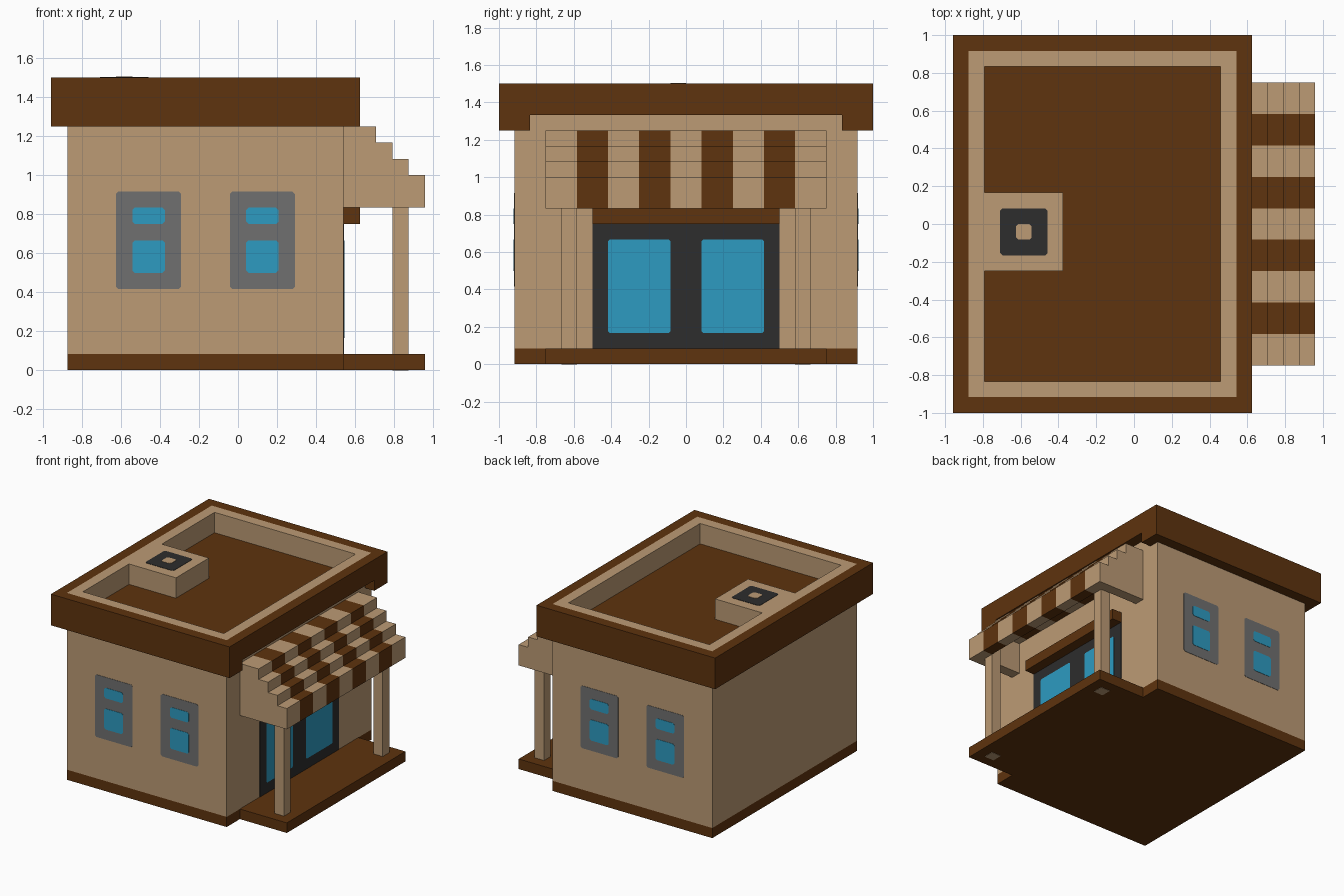
import bpy, bmesh

cube = bpy.data.objects.get("Cube")
if cube:
    bpy.data.objects.remove(cube, do_unlink=True)

U = 1 / 12          # building module
X0 = -11.5          # x shift that centres the plan, in modules


def material(name, rgb):
    lin = [(c / 255 / 12.92) if c <= 10 else ((c / 255 + 0.055) / 1.055) ** 2.4 for c in rgb]
    m = bpy.data.materials.new(name)
    m.use_nodes = True
    col = (*lin, 1)
    m.diffuse_color = col
    bsdf = next(n for n in m.node_tree.nodes if n.type == 'BSDF_PRINCIPLED')
    bsdf.inputs["Base Color"].default_value = col
    return m


BROWN = material("dark_wood", (94, 51, 14))
SAND = material("sand_plaster", (188, 155, 117))
GREY = material("grey_frame", (112, 112, 112))
BLUE = material("blue_glass", (45, 155, 193))
BLACK = material("charcoal", (45, 45, 45))


def add_prism(bm, pts, axis, lo, hi, index=0):
    """Extrude a 2D outline along an axis, all in modules."""
    def place(p, d):
        x, y, z = {'x': (d, *p), 'y': (p[0], d, p[1]), 'z': (*p, d)}[axis]
        return ((x + X0) * U, y * U, z * U)
    base = bm.faces.new([bm.verts.new(place(p, lo)) for p in pts])
    n = len(pts)
    top = [bm.verts.new(place(p, hi)) for p in pts]
    faces = [base, bm.faces.new(top[::-1])]
    for i in range(n):
        j = (i + 1) % n
        faces.append(bm.faces.new((base.verts[i], top[i], top[j], base.verts[j])))
    bmesh.ops.recalc_face_normals(bm, faces=faces)
    for f in faces:
        f.material_index = index


def finish(name, bm, mats):
    me = bpy.data.meshes.new(name)
    bm.to_mesh(me)
    bm.free()
    for m in mats:
        me.materials.append(m)
    ob = bpy.data.objects.new(name, me)
    bpy.context.collection.objects.link(ob)
    return ob


def boxes(name, mat, *dims):
    """One object from boxes given as (x0, x1, y0, y1, z0, z1)."""
    bm = bmesh.new()
    for x0, x1, y0, y1, z0, z1 in dims:
        add_prism(bm, [(x0, y0), (x1, y0), (x1, y1), (x0, y1)], 'z', z0, z1)
    return finish(name, bm, [mat])


def plate(name, mat, axis, a0, a1, b0, b1, lo, hi, c=0.15):
    """Thin panel with small clipped corners."""
    pts = [(a0 + c, b0), (a1 - c, b0), (a1, b0 + c), (a1, b1 - c),
           (a1 - c, b1), (a0 + c, b1), (a0, b1 - c), (a0, b0 + c)]
    bm = bmesh.new()
    add_prism(bm, pts, axis, lo, hi)
    return finish(name, bm, [mat])


# Base, porch and walls
boxes("house_base", BROWN, (1, 18, -11, 11, 0.03, 1))
boxes("porch_floor", BROWN, (18, 23, -9, 9, 0.03, 1))
boxes("walls", SAND, (1, 18, -11, 11, 1, 16))

# Roof: parapet, sunken floor, fascia with a notch above the awning
boxes("parapet", SAND, (1, 2, -11, 11, 16, 18), (17, 18, -11, 11, 16, 18),
      (2, 17, -11, -10, 16, 18), (2, 17, 10, 11, 16, 18))
boxes("roof_floor", BROWN, (2, 17, -10, 10, 16, 16.04))
boxes("fascia", BROWN, (0, 19, -12, -11, 15, 18), (0, 19, 11, 12, 15, 18),
      (0, 1, -11, 11, 15, 18), (18, 19, -11, 11, 16, 18),
      (18, 19, -11, -10, 15, 16), (18, 19, 10, 11, 15, 16))

# Chimney block with its vent
boxes("chimney", SAND, (2, 7, -3, 2, 16, 18))
plate("chimney_vent", BLACK, 'z', 3, 6, -2, 1, 17.98, 18.03)
plate("chimney_vent_centre", SAND, 'z', 4, 5, -1, 0, 17.98, 18.06)

# Two windows on each side wall
for side, s in (("front", -1), ("back", 1)):
    for i, x in enumerate((4, 11), 1):
        tag = f"{side}_window_{i}"
        plate(tag + "_frame", GREY, 'y', x, x + 4, 5, 11, s * 10.97, s * 11.03)
        plate(tag + "_lower_pane", BLUE, 'y', x + 1, x + 3, 6, 8, s * 10.97, s * 11.06)
        plate(tag + "_upper_pane", BLUE, 'y', x + 1, x + 3, 9, 10, s * 10.97, s * 11.06)

# Entrance doors with lintel
boxes("door_frame", BLACK, (17.97, 18.03, -6, 6, 1, 9))
for side, y in (("right", -5), ("left", 1)):
    plate(side + "_door_glass", BLUE, 'x', y, y + 4, 2, 8, 17.97, 18.06, 0.1)
boxes("door_lintel", BROWN, (18, 19, -6, 6, 9, 10))

# Porch posts
for side, y in (("right", -8), ("left", 7)):
    boxes(side + "_porch_post", SAND, (21, 22, y, y + 1, 0, 11))

# Stepped striped awning, open underneath, with closed end panels
steps = [(18, 15), (20, 15), (20, 14), (21, 14), (21, 13), (22, 13), (22, 12), (23, 12), (23, 10)]
shell = steps + [(22, 10), (22, 11), (21, 11), (21, 12), (20, 12), (20, 13), (18, 13)]
panel = steps + [(18, 10)]
bm = bmesh.new()
edges = [-8, -7, -5, -3, -1, 1, 3, 5, 7, 8]
for i, (lo, hi) in enumerate(zip(edges, edges[1:])):
    add_prism(bm, shell, 'y', lo, hi, i % 2)
for lo in (-9, 8):
    add_prism(bm, panel, 'y', lo, lo + 1, 0)
finish("awning", bm, [SAND, BROWN])
